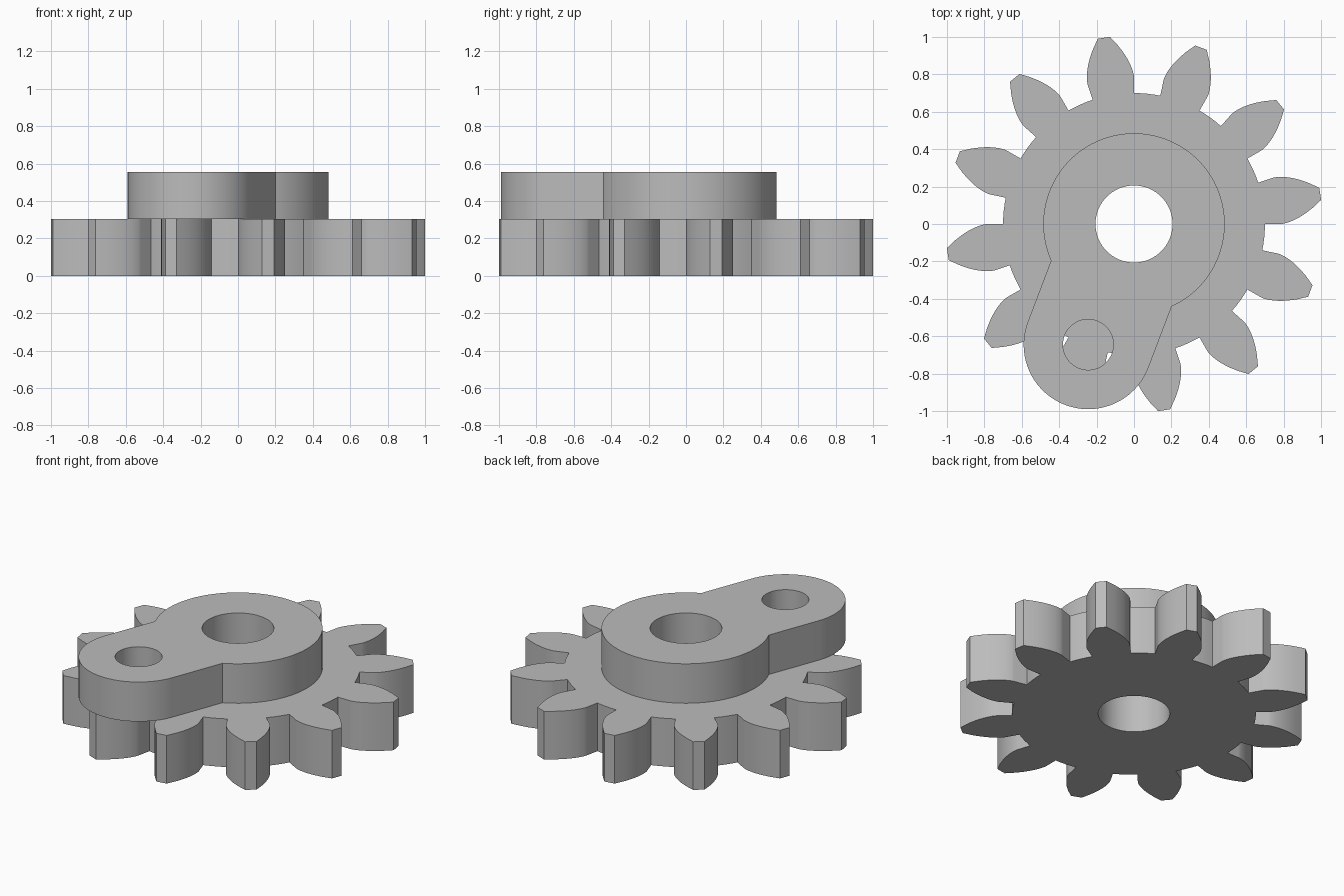
import bpy, bmesh
from math import pi, tau, cos, sin, tan, acos, atan2, asin, hypot, radians
from mathutils import Vector

cube = bpy.data.objects.get("Cube")
if cube:
    bpy.data.objects.remove(cube, do_unlink=True)

# Plain grey material
grey = bpy.data.materials.new("grey")
grey.use_nodes = True
colour = (0.5, 0.5, 0.5, 1)
grey.diffuse_color = colour
grey.node_tree.nodes["Principled BSDF"].inputs["Base Color"].default_value = colour


def arc(centre, radius, start, end, steps):
    """Points along an arc, both ends included."""
    return [Vector((centre[0] + radius * cos(start + (end - start) * i / steps),
                    centre[1] + radius * sin(start + (end - start) * i / steps), 0))
            for i in range(steps + 1)]


def circle(centre, radius, steps=64):
    return arc(centre, radius, 0, tau, steps)[:-1]


def plate(name, loops, bottom, top):
    """Extrude an outline with holes into a solid plate."""
    bm = bmesh.new()
    edges = []
    for loop in loops:
        verts = [bm.verts.new((p.x, p.y, bottom)) for p in loop]
        edges += [bm.edges.new((v, verts[i - 1])) for i, v in enumerate(verts)]
    bmesh.ops.triangle_fill(bm, edges=edges, use_beauty=True, use_dissolve=False)
    new = bmesh.ops.extrude_face_region(bm, geom=bm.faces[:], use_keep_orig=True)["geom"]
    bmesh.ops.translate(bm, vec=(0, 0, top - bottom),
                        verts=[g for g in new if isinstance(g, bmesh.types.BMVert)])
    bmesh.ops.recalc_face_normals(bm, faces=bm.faces[:])
    mesh = bpy.data.meshes.new(name)
    bm.to_mesh(mesh)
    bm.free()
    mesh.materials.append(grey)
    obj = bpy.data.objects.new(name, mesh)
    bpy.context.collection.objects.link(obj)
    bpy.ops.object.select_all(action='DESELECT')
    obj.select_set(True)
    bpy.context.view_layer.objects.active = obj
    bpy.ops.object.shade_smooth_by_angle(angle=radians(20))


# Gear with involute teeth and radial roots
TEETH, ROOT, BASE, TIP = 12, 0.70, 0.785, 1.009
HALF = radians(9.2)
STEPS = 10
flank = [(ROOT, HALF)]
for i in range(STEPS + 1):
    phi = acos(BASE / TIP) * i / STEPS
    flank.append((BASE / cos(phi), HALF - (tan(phi) - phi)))

pitch = tau / TEETH
gear = []
for k in range(TEETH):
    mid = HALF + k * pitch
    tooth = [(r, mid - a) for r, a in flank] + [(r, mid + a) for r, a in reversed(flank)]
    gear += [Vector((r * cos(a), r * sin(a), 0)) for r, a in tooth]
    gear += arc((0, 0), ROOT, mid + HALF, mid + pitch - HALF, 4)[1:-1]

BORE = 0.206
plate("gear", [gear, circle((0, 0), BORE)], 0, 0.305)

# Crank arm: hub disc joined to a smaller rounded end by parallel sides
HUB, END = 0.485, 0.345
pin = (-0.245, -0.645)
heading = atan2(pin[1], pin[0])
spread = asin(END / HUB)
outline = arc((0, 0), HUB, heading + spread, heading + tau - spread, 72)
outline += arc(pin, END, heading - pi / 2, heading + pi / 2, 40)
plate("crank_arm", [outline, circle((0, 0), BORE), circle(pin, 0.135, 48)], 0.305, 0.555)
